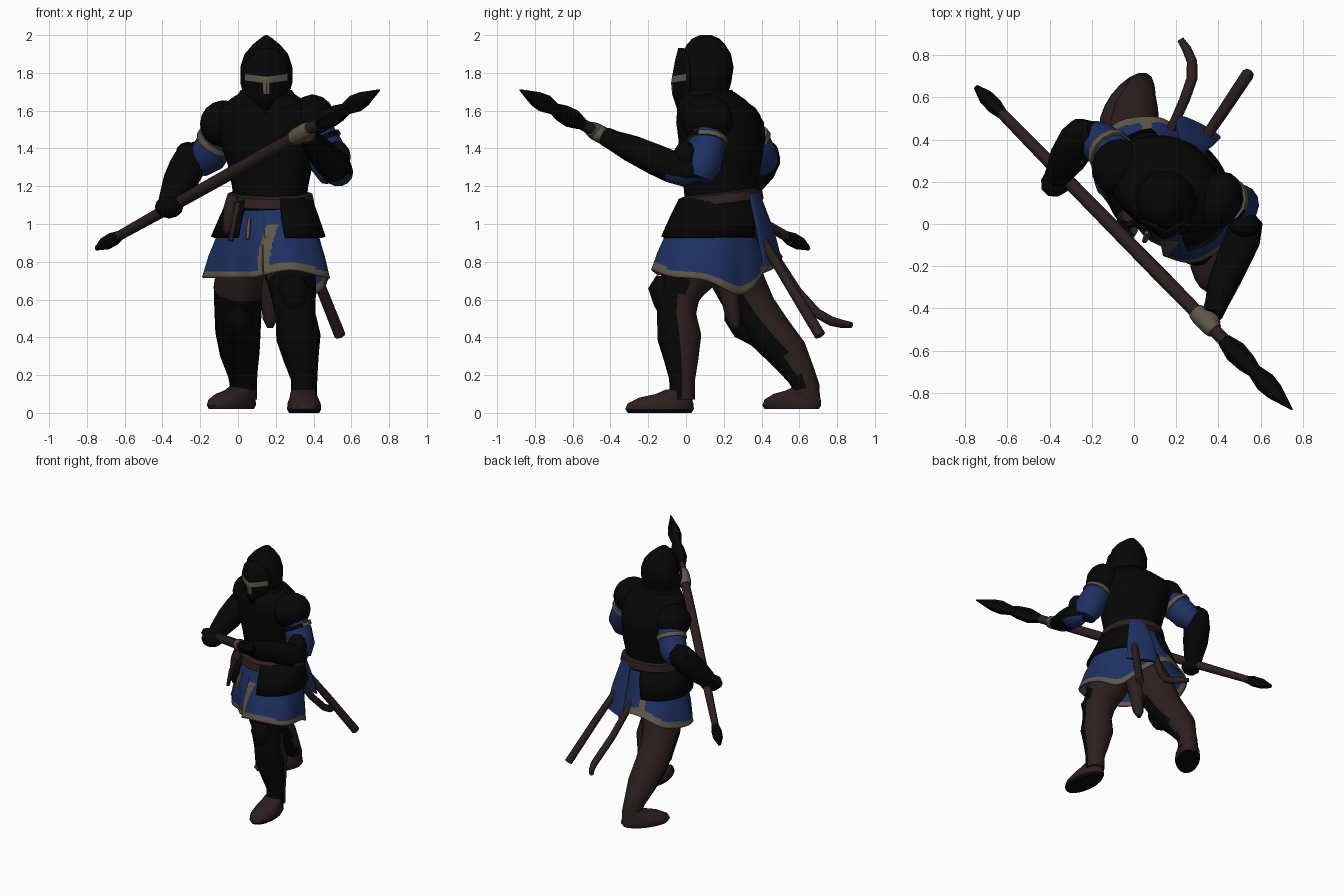
import bpy, bmesh, math
from mathutils import Vector


def material(name, rgb):
    m = bpy.data.materials.new(name)
    m.diffuse_color = (*rgb, 1)
    return m


STEEL = material("dark_steel", (0.002, 0.002, 0.002))
BLUE = material("blue_cloth", (0.013, 0.030, 0.122))
BROWN = material("brown_leather", (0.026, 0.014, 0.0135))
TRIM = material("beige_trim", (0.115, 0.094, 0.068))


def build(name, rings, mats, rule=None, closed=True, cap=True, thick=0, angle=50):
    """Skin a list of point rings; rule(centre, normal) picks the material slot."""
    bm = bmesh.new()
    vs = [[bm.verts.new(p) for p in r] for r in rings]
    n = len(vs[0])
    for a, b in zip(vs, vs[1:]):
        for i in range(n if closed else n - 1):
            j = (i + 1) % n
            bm.faces.new((a[i], a[j], b[j], b[i]))
    if cap:
        bm.faces.new(vs[0][::-1])
        bm.faces.new(vs[-1])
    bmesh.ops.recalc_face_normals(bm, faces=bm.faces)
    if rule:
        for f in bm.faces:
            f.material_index = rule(f.calc_center_median(), f.normal)
    me = bpy.data.meshes.new(name)
    bm.to_mesh(me)
    bm.free()
    ob = bpy.data.objects.new(name, me)
    bpy.context.collection.objects.link(ob)
    for m in mats:
        me.materials.append(m)
    if thick:
        s = ob.modifiers.new("thickness", 'SOLIDIFY')
        s.thickness = thick
        s.offset = 0
    bpy.ops.object.select_all(action='DESELECT')
    ob.select_set(True)
    bpy.context.view_layer.objects.active = ob
    bpy.ops.object.shade_smooth_by_angle(angle=math.radians(angle))
    return ob


def ellipses(sections, yaw=0, n=24, arc=(0, 360), grow=0):
    """Level ellipses from (x, y, z, half_a, half_b)."""
    full = arc[1] - arc[0] == 360
    c, s = math.cos(math.radians(yaw)), math.sin(math.radians(yaw))
    out = []
    for x, y, z, a, b in sections:
        ring = []
        for i in range(n):
            t = math.radians(arc[0] + (arc[1] - arc[0]) * i / (n if full else n - 1))
            u, v = (a + grow) * math.cos(t), (b + grow) * math.sin(t)
            ring.append(Vector((x + u * c - v * s, y + u * s + v * c, z)))
        out.append(ring)
    return out


def tube(name, pts, mats, rule=None, n=14, angle=50):
    """Tapered tube through (x, y, z, radius) points."""
    ps = [Vector(p[:3]) for p in pts]
    whole = (ps[-1] - ps[0]).normalized()
    ref = Vector((0, 0, 1)) if abs(whole.z) < 0.6 else Vector((0, 1, 0)) if abs(whole.y) < 0.6 else Vector((1, 0, 0))
    rings = []
    for i, p in enumerate(ps):
        d = (ps[min(i + 1, len(ps) - 1)] - ps[max(i - 1, 0)]).normalized()
        u = ref.cross(d).normalized()
        v = d.cross(u)
        r = pts[i][3]
        rings.append([p + r * (u * math.cos(k * math.tau / n) + v * math.sin(k * math.tau / n)) for k in range(n)])
    return build(name, rings, mats, rule, angle=angle)


def ellipsoid(name, c, r, mat, yaw=0, n=16, rows=9):
    secs = []
    for i in range(rows):
        t = -math.pi / 2 + 0.08 + (math.pi - 0.16) * i / (rows - 1)
        secs.append((c[0], c[1], c[2] + r[2] * math.sin(t), r[0] * math.cos(t), r[1] * math.cos(t)))
    return build(name, ellipses(secs, yaw, n), [mat])


YAW = -27  # twist of the body

# Cuirass and neck guard
build("cuirass", ellipses([
    (.17, .18, 1.08, .19, .18), (.17, .18, 1.20, .205, .19), (.17, .185, 1.32, .23, .21),
    (.155, .19, 1.45, .265, .222), (.15, .18, 1.54, .29, .215), (.15, .16, 1.61, .26, .19),
    (.15, .14, 1.66, .20, .165), (.15, .125, 1.70, .13, .13)], YAW, 28), [STEEL])
build("gorget", ellipses([(.15, .13, 1.60, .19, .17), (.15, .125, 1.67, .165, .142),
                          (.15, .12, 1.71, .14, .12)], YAW), [STEEL])

# Helmet
build("helmet", ellipses([
    (.15, .11, 1.60, .09, .08), (.15, .11, 1.67, .118, .105), (.15, .115, 1.75, .138, .125),
    (.15, .115, 1.83, .138, .137), (.15, .11, 1.90, .115, .128), (.15, .105, 1.95, .072, .102),
    (.15, .105, 1.983, .032, .07), (.15, .105, 2.0, .006, .03)], 0, 24), [STEEL])

# Pointed visor with a painted eye slit and nose line
visor = []
for z, w, keel, side in [(1.93, .04, -.035, -.01), (1.865, .10, -.052, .015), (1.795, .122, -.068, .02),
                         (1.762, .125, -.073, .02), (1.69, .105, -.068, .02), (1.59, .05, -.035, .02)]:
    visor.append([(.15 + w * k / 8, keel + (side - keel) * (abs(k) / 8) ** 1.4,
                   z - (.016 * (1 - abs(k) / 8) if 1.7 < z < 1.83 else 0)) for k in range(-8, 9)])
build("visor", visor, [STEEL, TRIM],
      lambda c, n: int((1.755 < c.z < 1.79 and .015 < abs(c.x - .15) < .11)
                       or (1.69 < c.z < 1.79 and abs(c.x - .15) < .016)),
      closed=False, cap=False, thick=.012, angle=30)

# Flared skirt with hem, front fold and rear vent edged in trim
SKIRT = [(.17, .18, 1.13, .20, .19), (.165, .17, 1.02, .25, .22), (.16, .16, .92, .295, .24),
         (.155, .155, .83, .335, .258), (.15, .15, .715, .375, .27)]
fine = []
for p, q in zip(SKIRT, SKIRT[1:]):
    fine += [[a + (b - a) * k / 7 for a, b in zip(p, q)] for k in range(7)]
skirt = ellipses(fine + [SKIRT[-1]], -43, 200)


def bump(t, at, power):
    return max(0, math.cos(t - at)) ** power


def hem_lift(t):
    return .11 * bump(t, 1.75, 6) - .09 * bump(t, .5, 8) + .04 * bump(t, -1.2, 12)


for ring in skirt:
    low = (1.13 - ring[0].z) / .415
    for p in ring:
        t = math.atan2(p.y - .15, p.x - .15)
        p.z += hem_lift(t) * low ** 2
        r = 1 + .02 * low * math.sin(9 * t) + .12 * low ** 2 * bump(t, 1.85, 8)
        if t < -1.62:
            r -= .2 * low * bump(t, -2.1, 3)
        p.x, p.y = .15 + (p.x - .15) * r, .15 + (p.y - .15) * r


def skirt_rule(c, n):
    t = math.atan2(c.y - .15, c.x - .15)
    front = c.y < 0.02 and c.z < 1.0 and abs(c.x - .135 - .6 * max(0, c.z - .78) ** 1.6) < .031
    vent = c.y > .3 and c.z < 1.0 and abs(t - 1.85) < .07
    return int(front or vent or c.z < .755 + hem_lift(t) * .9 + .02 * bump(t, 1.85, 8))


build("skirt", skirt, [BLUE, TRIM], skirt_rule, cap=False, thick=.012)

# Hip plates on both sides and the belt
HIP = [(.17, .18, 1.13, .205, .195), (.165, .17, 1.03, .25, .23), (.16, .16, .93, .30, .25)]
for side, arc in (("left", (-37, 98)), ("right", (140, 272))):
    build(side + "_hip_plate", ellipses(HIP, -40, 18, arc, .014), [STEEL],
          closed=False, cap=False, thick=.02)
belt = ellipses([(.17, .18, 1.09, .225, .215), (.17, .18, 1.105, .238, .23),
                 (.17, .18, 1.155, .228, .22), (.17, .18, 1.168, .19, .18)], -32, 28)
for ring in belt:
    for p in ring:
        p.z += .12 * (p.y - .16)
build("belt", belt, [BROWN])
build("belt_pouch", ellipses([(-.05, .02, .95, .025, .02), (-.045, .02, .97, .04, .035),
                              (-.035, .03, 1.09, .045, .04), (-.03, .04, 1.15, .03, .03)], YAW, 8), [BROWN])
tube("belt_strap", [(.0, -.03, 1.11, .02), (-.02, -.06, 1.02, .02), (-.04, -.07, .91, .014)], [BROWN], n=6)
tube("belt_tie", [(.06, -.04, 1.03, .010), (.055, -.07, .98, .015), (.05, -.08, .92, .012)], [TRIM], n=6)

# Hanging cloths
build("back_panel", ellipses([(.27, .36, 1.16, .06, .02), (.29, .42, .96, .10, .02),
                              (.31, .46, .78, .115, .018)], YAW, 16), [BLUE])
build("loincloth", ellipses([(.17, .26, .45, .015, .02), (.17, .25, .50, .04, .04), (.17, .23, .62, .05, .05),
                             (.16, .2, .80, .08, .08)], YAW, 12), [BROWN])

# Legs: trousers with a front guard
tube("left_leg", [(.25, .12, .88, .13), (.27, .05, .76, .135), (.285, -.01, .70, .13), (.295, -.045, .62, .118),
                  (.305, -.05, .52, .105), (.32, -.035, .40, .118), (.335, -.025, .28, .092),
                  (.35, -.02, .18, .07), (.35, -.02, .07, .068)], [BROWN, STEEL],
     lambda c, n: int(n.y < .1 and .10 < c.z < .72), 18)
tube("right_leg", [(.06, .2, .88, .14), (.03, .25, .76, .145), (.005, .30, .65, .135), (.0, .36, .54, .125),
                   (.0, .44, .43, .12), (.01, .545, .31, .105), (.025, .61, .20, .078),
                   (.03, .64, .13, .07), (.03, .64, .07, .07)], [BROWN, STEEL],
     lambda c, n: int(n.y < -.05 and .10 < c.z < .6), 18)
tube("left_knee_guard", [(.29, -.10, .71, .06), (.295, -.115, .66, .085), (.30, -.10, .58, .07),
                         (.31, -.085, .52, .05)], [STEEL], n=12)
tube("right_knee_guard", [(.0, .25, .58, .05), (.0, .275, .53, .082), (.0, .32, .46, .085),
                          (.0, .39, .40, .06)], [STEEL], n=12)

# Boots
for name, (x, y), yaw, z0 in (("left_boot", (.35, -.14), 3, 0), ("right_boot", (-.035, .56), -36, .02)):
    s, c = math.sin(math.radians(yaw)), math.cos(math.radians(yaw))
    build(name, ellipses([(x - s * k, y + c * k, z0 + z, a, b) for k, z, a, b in (
        (0, 0, .08, .17), (0, .02, .09, .184), (.005, .05, .088, .176),
        (.03, .08, .076, .142), (.075, .10, .070, .095), (.10, .125, .062, .064))], yaw, 18),
        [STEEL, BROWN], lambda p, n: int(p.z > .022))

# Shoulder guards
ellipsoid("left_pauldron", (.395, .11, 1.555), (.115, .145, .13), STEEL, YAW)
ellipsoid("right_pauldron", (-.075, .27, 1.53), (.125, .135, .125), STEEL, YAW)

# Arms: sleeve, sleeve trim, forearm guard
ARMS = {
    "left": [[(.41, .12, 1.50, .09), (.455, .11, 1.41, .10), (.49, .085, 1.32, .108), (.51, .06, 1.24, .075)],
             [(.435, .115, 1.455, .107), (.447, .112, 1.43, .109)],
             [(.51, .06, 1.26, .04), (.53, .0, 1.275, .08), (.515, -.07, 1.30, .085), (.475, -.16, 1.34, .082),
              (.42, -.29, 1.40, .072), (.39, -.38, 1.44, .055), (.37, -.43, 1.465, .05)]],
    "right": [[(-.07, .30, 1.50, .09), (-.115, .345, 1.43, .102), (-.16, .385, 1.36, .10), (-.21, .42, 1.32, .08)],
              [(-.105, .335, 1.45, .11), (-.12, .35, 1.425, .112)],
              [(-.19, .44, 1.40, .05), (-.24, .42, 1.36, .088), (-.27, .385, 1.30, .095), (-.31, .32, 1.22, .09),
               (-.35, .25, 1.14, .068), (-.37, .21, 1.08, .06)]]}
for side, (sleeve, band, forearm) in ARMS.items():
    tube(side + "_sleeve", sleeve, [BLUE])
    tube(side + "_sleeve_trim", band, [TRIM, STEEL], lambda c, n: int(c.x > .3 and n.y < -.45))
    tube(side + "_forearm", forearm, [STEEL, BLUE],
         lambda c, n: int(n.z < -.35 and c.x > .3 and c.y > -.09))
ellipsoid("left_elbow_guard", (.525, -.005, 1.355), (.072, .062, .085), STEEL, 0, 12, 7)
ellipsoid("right_elbow_guard", (-.265, .43, 1.375), (.065, .06, .06), STEEL, 0, 12, 7)
ellipsoid("right_hand", (-.365, .205, 1.09), (.07, .085, .06), STEEL, -45, 10, 7)
ellipsoid("left_hand", (.355, -.455, 1.475), (.06, .045, .045), TRIM, -35, 10, 7)

# Spear, laid out along one straight line
A, B = Vector((-.75, .65, .87)), Vector((.75, -.88, 1.71))


def along(profile):
    return [(*A.lerp(B, t), r) for t, r in profile]


tube("spear_shaft", along([(.05, .025), (.3, .032), (.6, .035), (.82, .03)]), [BROWN], n=10)
tube("spear_head", along([(.785, .034), (.82, .054), (.855, .048), (.88, .034), (.915, .05), (.945, .042), (1, .004)]),
     [STEEL], n=6, angle=30)
tube("spear_butt", along([(0, .012), (.03, .036), (.06, .038), (.085, .026)]), [STEEL], n=6, angle=30)
tube("spear_binding", along([(.695, .04), (.71, .046), (.74, .046), (.755, .04)]), [TRIM], n=10)

# Scabbard and trailing curved sash
tube("scabbard", [(.29, .34, 1.02, .024), (.42, .53, .71, .028), (.54, .71, .41, .03)], [BROWN], n=8)
tube("sash", [(.15, .40, .95, .022), (.20, .50, .78, .025), (.24, .59, .64, .026), (.275, .69, .53, .026),
              (.275, .77, .485, .025), (.25, .83, .47, .022), (.22, .875, .465, .016)], [BROWN], n=8)
